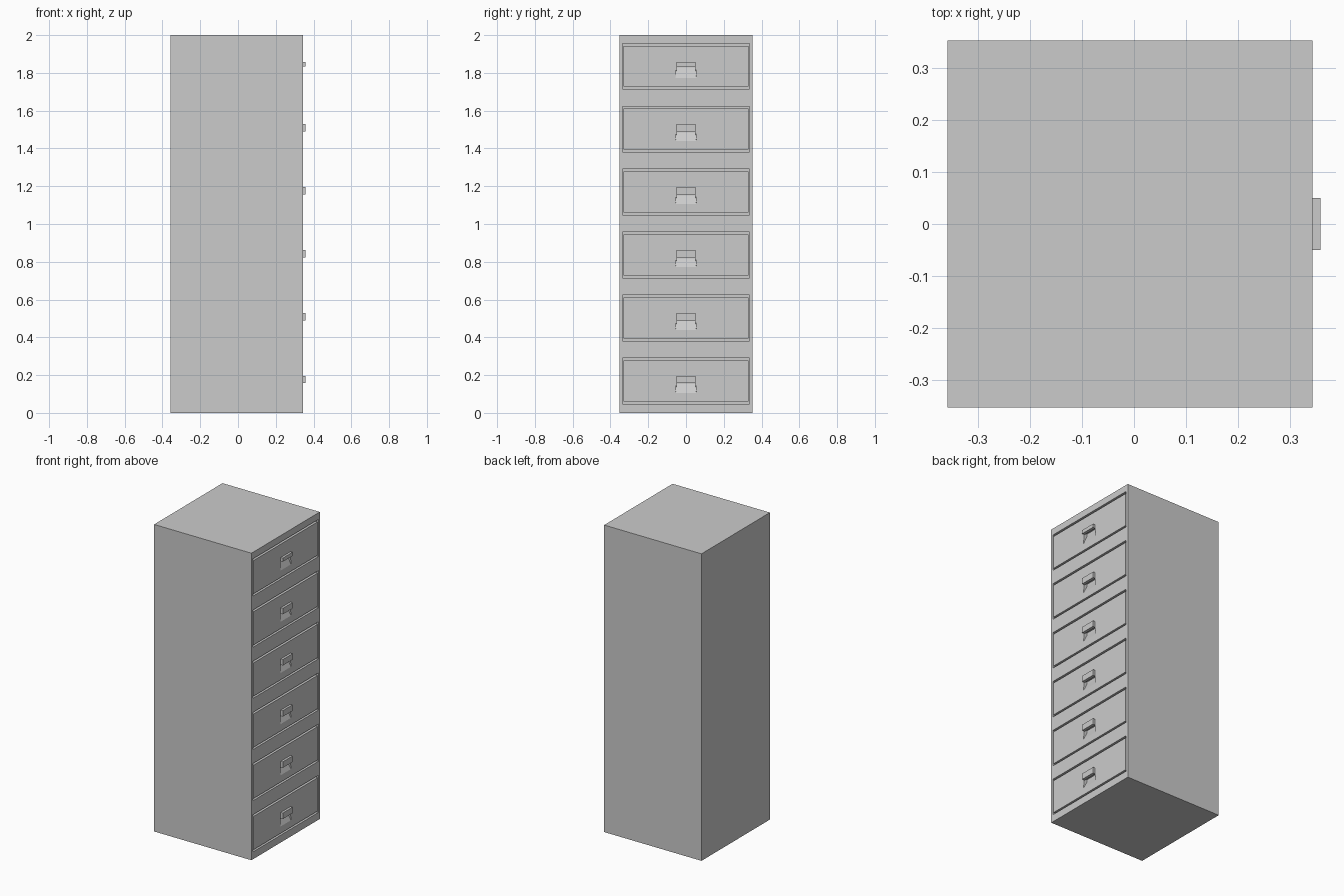
import bpy

if "Cube" in bpy.data.objects:
    bpy.data.objects.remove(bpy.data.objects["Cube"])

FRONT = 0.343            # x of the drawer side
PITCH = 1 / 3


def mesh_obj(name, verts, faces):
    me = bpy.data.meshes.new(name)
    me.from_pydata(verts, [], faces)
    ob = bpy.data.objects.new(name, me)
    bpy.context.collection.objects.link(ob)
    return ob


def prism(name, profile, w0, w1=None):
    """Side profile in x-z, spread to half widths along y (one per point)."""
    n = len(profile)
    w = w0 if isinstance(w0, list) else [w0] * n
    verts = [(x, -h, z) for (x, z), h in zip(profile, w)]
    verts += [(x, h, z) for (x, z), h in zip(profile, w)]
    faces = [list(range(n)), list(range(2 * n - 1, n - 1, -1))]
    faces += [[(i + 1) % n, i, n + i, n + (i + 1) % n] for i in range(n)]
    return mesh_obj(name, verts, faces)


def box(name, x0, x1, half_y, z0, z1):
    return prism(name, [(x0, z0), (x1, z0), (x1, z1), (x0, z1)], half_y)


def cut(target, cutter):
    mod = target.modifiers.new("cut", 'BOOLEAN')
    mod.operation = 'DIFFERENCE'
    mod.solver = 'EXACT'
    mod.object = cutter
    cutter.hide_render = True
    cutter.hide_set(True)


# Cabinet carcass
body = box("cabinet_body", -0.358, FRONT, 0.352, 0, 2)

for i in range(6):
    z = i * PITCH
    # Shallow opening and the flush drawer front inside it
    cut(body, box(f"opening_cutter_{i}", FRONT - 0.035, FRONT + 0.05, 0.337, z + 0.048, z + 0.29))
    front = box(f"drawer_front_{i}", FRONT - 0.035, FRONT, 0.33, z + 0.06, z + 0.277)

    # Sloping finger scoop below the grip
    top = z + (0.19 if i == 5 else 0.196)
    lip = z + (0.166 if i == 5 else 0.157)
    scoop = prism(f"scoop_cutter_{i}",
                  [(FRONT + 0.01, z + 0.092), (FRONT + 0.01, lip + 0.01),
                   (FRONT - 0.022, lip + 0.01), (FRONT - 0.022, lip - 0.005), (FRONT, z + 0.105)],
                  [0.057, 0.05, 0.05, 0.05, 0.055])
    cut(front, scoop)

    # Protruding hood of the handle
    box(f"handle_hood_{i}", FRONT - 0.004, FRONT + 0.015, 0.05, lip, top)
